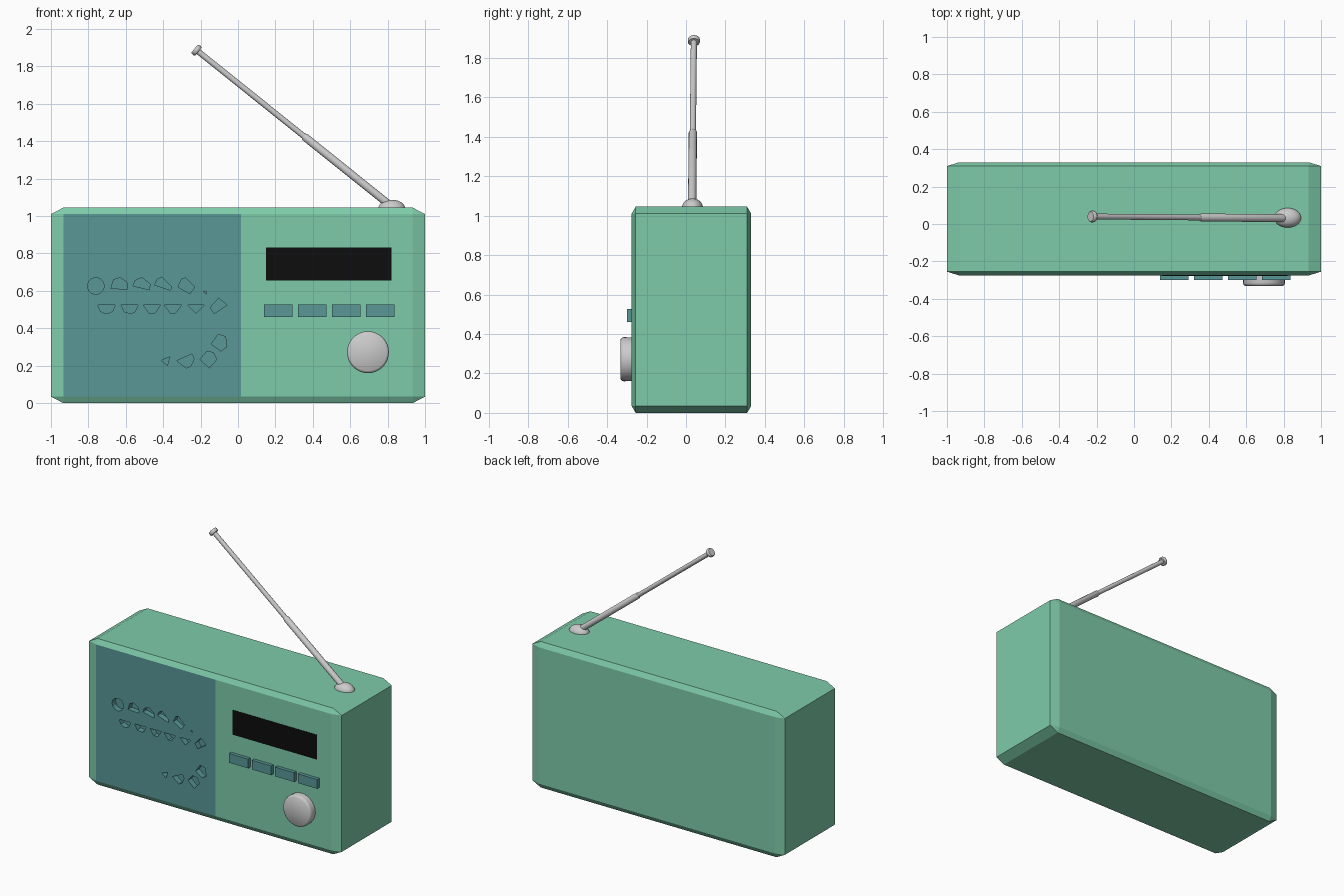
import bpy, bmesh
from math import cos, sin, radians
from mathutils import Vector, Matrix

if "Cube" in bpy.data.objects:
    bpy.data.objects.remove(bpy.data.objects["Cube"])


def material(name, color):
    m = bpy.data.materials.new(name)
    m.diffuse_color = (*color, 1)
    m.use_nodes = True
    m.node_tree.nodes["Principled BSDF"].inputs["Base Color"].default_value = m.diffuse_color
    return m


GREEN = material("case_green", (0.21, 0.60, 0.40))
TEAL = material("panel_teal", (0.10, 0.31, 0.31))
BLACK = material("screen_black", (0.004, 0.004, 0.004))
FRONT = -0.275


def add_object(name, bm, *mats, smooth=False):
    bmesh.ops.recalc_face_normals(bm, faces=bm.faces)
    me = bpy.data.meshes.new(name)
    bm.to_mesh(me)
    bm.free()
    ob = bpy.data.objects.new(name, me)
    bpy.context.collection.objects.link(ob)
    for m in mats:
        me.materials.append(m)
    if smooth:
        bpy.ops.object.select_all(action='DESELECT')
        bpy.context.view_layer.objects.active = ob
        ob.select_set(True)
        bpy.ops.object.shade_smooth_by_angle(angle=radians(40))
    return ob


def box(name, lo, hi, mat):
    lo, hi = Vector(lo), Vector(hi)
    bm = bmesh.new()
    bmesh.ops.create_cube(bm, size=1)
    bmesh.ops.scale(bm, vec=hi - lo, verts=bm.verts)
    bmesh.ops.translate(bm, vec=(lo + hi) / 2, verts=bm.verts)
    return add_object(name, bm, mat)


def lathe(name, profile, start, direction, sides):
    """Closed solid of (radius, height) rings along a direction."""
    rot = Vector(direction).to_track_quat('Z', 'Y').to_matrix()
    bm = bmesh.new()
    rings = []
    for r, h in profile:
        rings.append([bm.verts.new(Vector(start) + rot @ Vector(
            (r * cos(radians(360 * i / sides)), r * sin(radians(360 * i / sides)), h)))
            for i in range(sides)])
    for a, b in zip(rings, rings[1:]):
        for i in range(sides):
            j = (i + 1) % sides
            bm.faces.new((a[i], a[j], b[j], b[i]))
    bm.faces.new(rings[0])
    bm.faces.new(rings[-1])
    return add_object(name, bm, smooth=True)


# Case: a bevelled cube stretched to size, front split for the speaker panel
bm = bmesh.new()
bmesh.ops.create_cube(bm, size=2)
bmesh.ops.bevel(bm, geom=bm.edges[:], offset=0.066, segments=1, affect='EDGES', profile=0.5)
bmesh.ops.scale(bm, vec=(1, 0.3025, 0.5225), verts=bm.verts)
bmesh.ops.translate(bm, vec=(0, FRONT + 0.3025, 0.5225), verts=bm.verts)
bm.normal_update()
front = [f for f in bm.faces if f.normal.y < -0.99][0]
bmesh.ops.bisect_plane(bm, geom=[front, *front.edges, *front.verts],
                       plane_co=(0.015, 0, 0), plane_no=(1, 0, 0))
bm.normal_update()
for f in bm.faces:
    if f.normal.y < -0.99 and f.calc_center_median().x < 0.015:
        f.material_index = 1
case = add_object("radio_case", bm, GREEN, TEAL)

# Speaker openings: centre x, z, radius, and corner angles of each cut
ROUND = list(range(0, 360, 30))
openings = [
    (-.76, .626, .045, ROUND),
    (-.635, .625, .046, (-20, 30, 85, 130, 195)),
    (-.515, .625, .046, (-25, 15, 90, 140, 178)),
    (-.40, .628, .046, (-32, -10, 100, 135, 175)),
    (-.276, .625, .045, (-65, -5, 95, 125, 185)),
    (-.176, .590, .010, (-40, 60, 150)),
    (-.703, .524, .046, (180, 225, 260, 280, 315, 360)),
    (-.58, .524, .046, (180, 235, 285, 310, 360)),
    (-.46, .524, .046, (180, 250, 290, 360)),
    (-.348, .524, .046, (180, 255, 285, 360)),
    (-.224, .524, .044, (180, 268, 360)),
    (-.103, .516, .045, (10, 90, 185, 238)),
    (-.099, .323, .045, (-80, -30, 45, 100, 190)),
    (-.383, .228, .027, (45, 180, 280)),
    (-.281, .233, .046, (-85, -50, 5, 40, 188)),
    (-.158, .233, .045, (-85, 0, 55, 100, 180)),
]
bm = bmesh.new()
for cx, cz, r, angles in openings:
    ring = [(cx + r * cos(radians(a)), cz + r * sin(radians(a))) for a in angles]
    near = [bm.verts.new((x, FRONT - 0.03, z)) for x, z in ring]
    far = [bm.verts.new((x, FRONT + 0.04, z)) for x, z in ring]
    bm.faces.new(near)
    bm.faces.new(far)
    for i in range(len(ring)):
        j = (i + 1) % len(ring)
        bm.faces.new((near[i], near[j], far[j], far[i]))
for f in bm.faces:
    f.material_index = 1
cutter = add_object("speaker_cutter", bm, GREEN, TEAL)
cutter.hide_render = True
cutter.hide_viewport = True
mod = case.modifiers.new("speaker_openings", 'BOOLEAN')
mod.operation = 'DIFFERENCE'
mod.solver = 'EXACT'
mod.object = cutter

# Display and row of buttons
box("display", (0.15, FRONT - 0.002, 0.655), (0.82, FRONT + 0.01, 0.832), BLACK)
for i in range(4):
    x = 0.139 + 0.182 * i
    box(f"button_{i + 1}", (x, FRONT - 0.025, 0.46), (x + 0.152, FRONT + 0.01, 0.526), TEAL)

# Tuning knob
lathe("tuning_knob", [(0.11, -0.01), (0.112, 0.04), (0.109, 0.05), (0.100, 0.057)],
      (0.695, FRONT, 0.272), (0, -1, 0), 32)

# Aerial: domed base, two telescopic sections and an end cap
bm = bmesh.new()
bmesh.ops.create_uvsphere(bm, u_segments=32, v_segments=16, radius=1,
                          matrix=Matrix.Translation((0.822, 0.033, 1.04))
                          @ Matrix.Diagonal((0.072, 0.053, 0.047, 1)))
add_object("aerial_base", bm, smooth=True)
base, tip = Vector((0.81, 0.031, 1.06)), Vector((-0.222, 0.04, 1.887))
axis = tip - base
length, joint = axis.length, axis.length * 0.445
lathe("aerial_lower", [(0.021, 0), (0.021, joint - 0.01), (0.016, joint)], base, axis, 16)
lathe("aerial_upper", [(0.0155, joint - 0.03), (0.0155, length)], base, axis, 16)
lathe("aerial_cap", [(0.026, length - 0.013), (0.031, length - 0.007),
                     (0.031, length + 0.007), (0.026, length + 0.013)], base, axis, 16)
